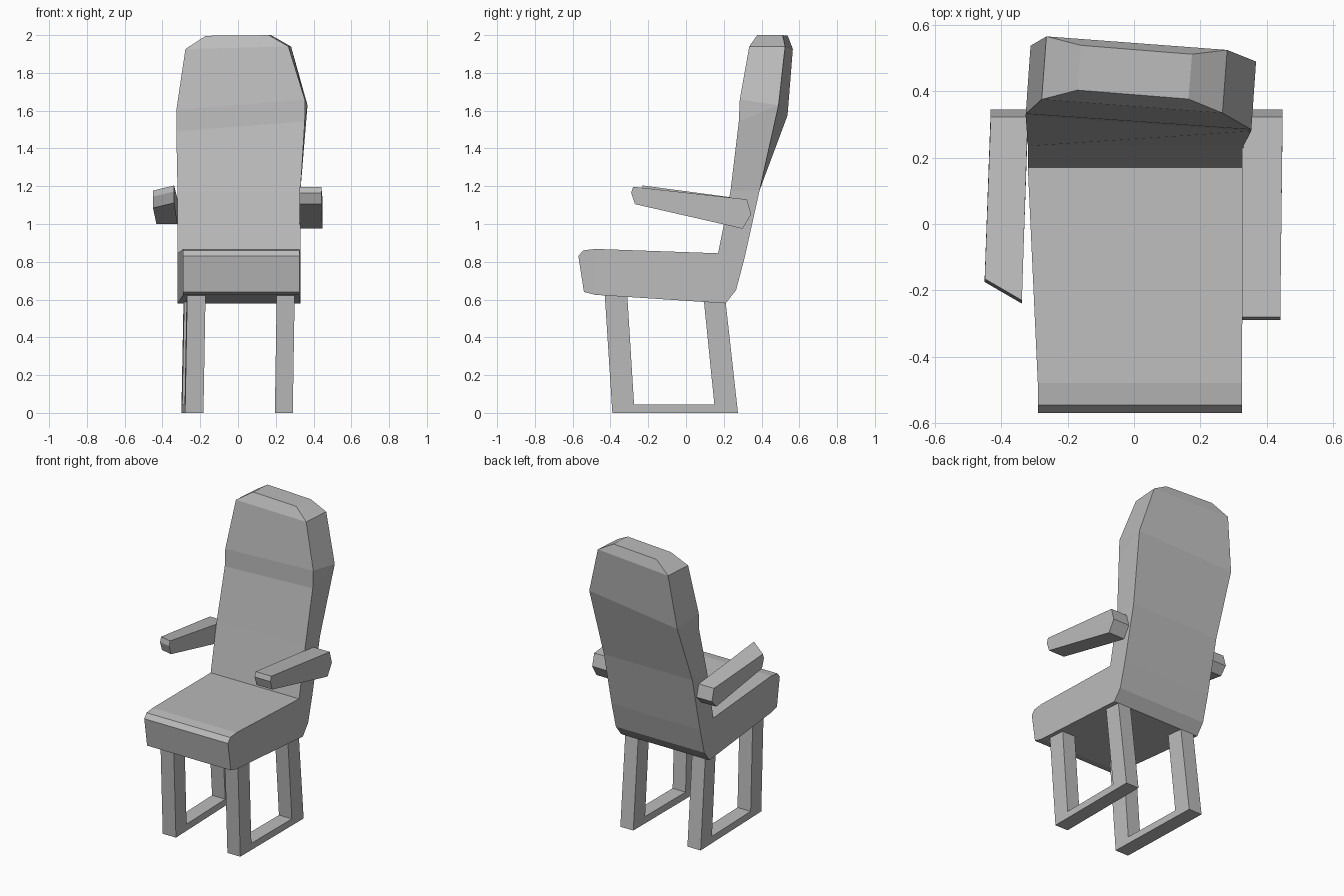
import bpy, bmesh

cube = bpy.data.objects.get("Cube")
if cube:
    bpy.data.objects.remove(cube, do_unlink=True)

grey = bpy.data.materials.new("plain_grey")
grey.use_nodes = True
colour = (0.5, 0.5, 0.5, 1)
grey.diffuse_color = colour
grey.node_tree.nodes["Principled BSDF"].inputs["Base Color"].default_value = colour


def finish(name, bm):
    """Clean the mesh and add it to the scene as a flat-shaded part."""
    bmesh.ops.remove_doubles(bm, verts=bm.verts, dist=0.0005)
    bmesh.ops.recalc_face_normals(bm, faces=bm.faces)
    mesh = bpy.data.meshes.new(name)
    bm.to_mesh(mesh)
    bm.free()
    mesh.materials.append(grey)
    obj = bpy.data.objects.new(name, mesh)
    bpy.context.scene.collection.objects.link(obj)
    return obj


def loft(name, sections):
    """Skin a row of four-cornered sections and cap both ends."""
    bm = bmesh.new()
    rings = [[bm.verts.new(p) for p in section] for section in sections]
    for a, b in zip(rings, rings[1:]):
        for i in range(4):
            j = (i + 1) % 4
            bm.faces.new((a[i], a[j], b[j], b[i]))
    bm.faces.new(rings[0])
    bm.faces.new(rings[-1])
    return finish(name, bm)


def slab(name, profile, x_in, x_out, adjust):
    """Extrude a side profile across x, then reshape it with a rule."""
    bm = bmesh.new()
    sides = [[bm.verts.new((x, y, z)) for y, z in profile] for x in (x_in, x_out)]
    for side in sides:
        bm.faces.new(side)
    for i in range(len(profile)):
        j = (i + 1) % len(profile)
        bm.faces.new((sides[0][i], sides[0][j], sides[1][j], sides[1][i]))
    for side, outer in zip(sides, (False, True)):
        for v in side:
            adjust(v.co, outer)
    return finish(name, bm)


# Seat and backrest: one bent shell, each rung giving
# left edge, right edge, padded-side point, rear-side point, twist, tilt
crease = (0.17, 0.845)
rungs = [
    (-0.29, 0.325, (-0.57, 0.83), (-0.54, 0.64), 0, 0),
    (-0.29, 0.325, (-0.545, 0.86), (-0.48, 0.625), 0, 0),
    (-0.29, 0.325, (-0.48, 0.868), (-0.48, 0.625), 0, 0),
    (-0.32, 0.33, crease, (0.21, 0.58), 0, 0),
    (-0.32, 0.33, crease, (0.265, 0.65), 0, 0),
    (-0.32, 0.33, crease, (0.31, 0.82), 0, 0),
    (-0.32, 0.33, (0.235, 1.17), (0.39, 1.18), 0, 0),
    (-0.32, 0.36, (0.305, 1.515), (0.515, 1.6), 0.07, 0.08),
    (-0.32, 0.36, (0.31, 1.63), (0.515, 1.6), 0.07, 0.08),
    (-0.275, 0.27, (0.355, 1.933), (0.545, 1.933), 0.075, 0.025),
    (-0.17, 0.165, (0.39, 1.998), (0.525, 1.998), 0.08, 0.01),
]


def section(left, right, front, back, twist, tilt):
    corners = [(left, front), (right, front), (right, back), (left, back)]
    return [(x + twist * (y - 0.4), y - twist * x, z + tilt * x)
            for x, (y, z) in corners]


loft("seat_and_backrest", [section(*rung) for rung in rungs])

# Armrests: tapering bars, the one on the right skewed at its front end
arm = [(-0.29, 1.165), (-0.28, 1.197), (0.323, 1.13),
       (0.345, 1.05), (0.30, 0.975), (-0.27, 1.105)]


def straight_arm(co, outer):
    if outer and co.y < 0:
        co.x -= 0.007


def skewed_arm(co, outer):
    if co.y < 0:
        co.x -= 0.018
        co.y += 0.115 if outer else 0.05
        co.z += -0.02 if outer else 0.007
    elif co.z < 1:
        co.z += 0.025


slab("left_armrest", arm, 0.325, 0.448, straight_arm)
slab("right_armrest", arm, -0.32, -0.432, skewed_arm)

# Leg frames: a front leg, floor rail and rear leg in one outline
frame = [(-0.431, 0.64), (-0.39, 0), (0.275, 0), (0.204, 0.64),
         (0.09, 0.64), (0.15, 0.045), (-0.275, 0.045), (-0.312, 0.64)]


def lean_left(co, outer):
    co.x += 0.016 * co.z


def lean_right(co, outer):
    co.x += 0.016 * co.z - 0.03 * (co.y + 0.39)


slab("left_leg_frame", frame, 0.195, 0.29, lean_left)
slab("right_leg_frame", frame, -0.183, -0.28, lean_right)
